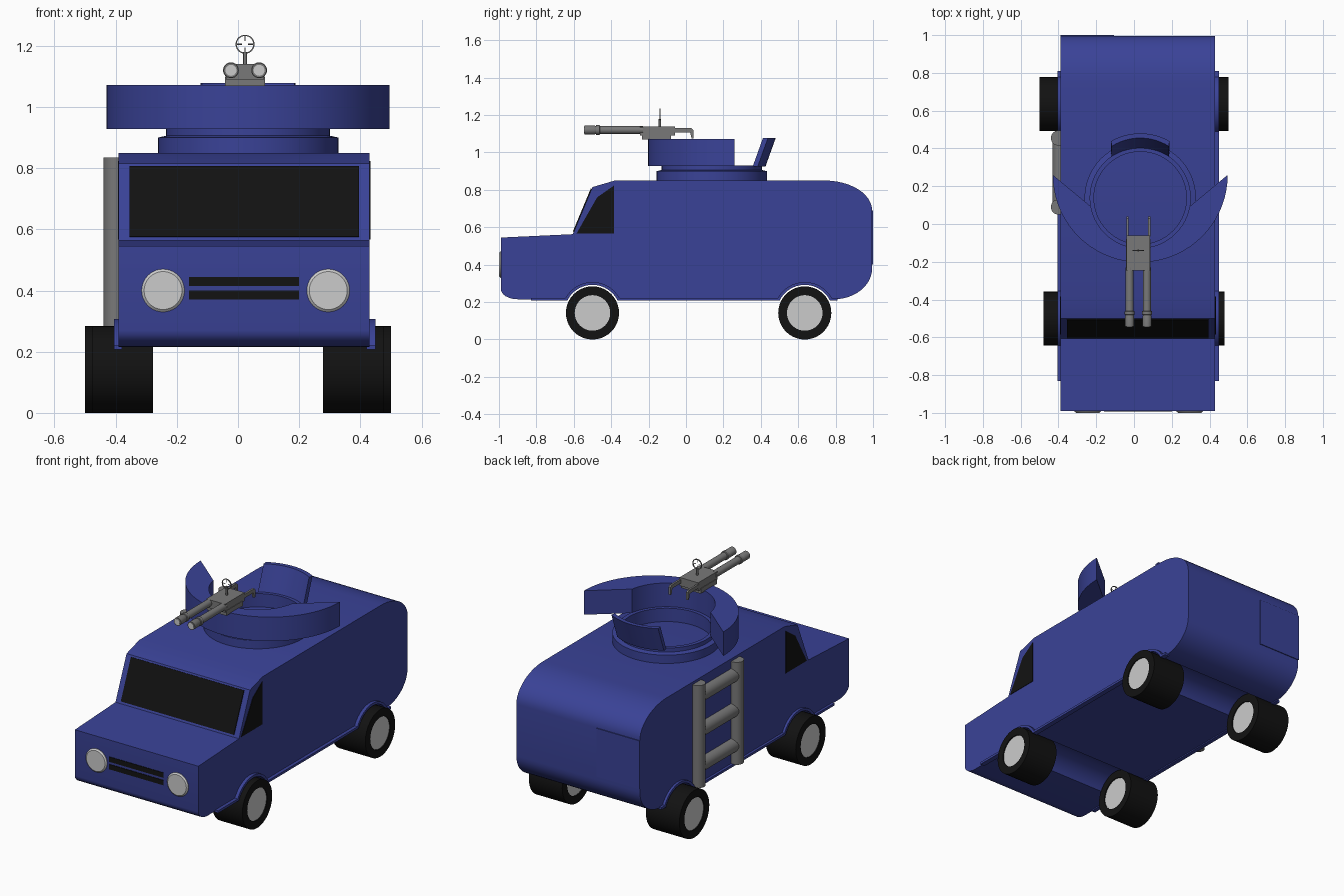
import bpy, bmesh
from math import cos, sin, radians, sqrt, pi
from mathutils import Vector, Matrix

if "Cube" in bpy.data.objects:
    bpy.data.objects.remove(bpy.data.objects["Cube"])


def material(name, rgb):
    m = bpy.data.materials.new(name)
    m.diffuse_color = (*rgb, 1)
    m.use_nodes = True
    m.node_tree.nodes["Principled BSDF"].inputs["Base Color"].default_value = m.diffuse_color
    return m


BLUE = material("blue_paint", (0.042, 0.055, 0.31))
BLACK = material("black", (0.006, 0.006, 0.006))
STEEL = material("dark_steel", (0.19, 0.19, 0.19))


def finish(name, bm, mat):
    bmesh.ops.remove_doubles(bm, verts=bm.verts, dist=1e-5)
    bmesh.ops.recalc_face_normals(bm, faces=bm.faces)
    me = bpy.data.meshes.new(name)
    bm.to_mesh(me)
    bm.free()
    ob = bpy.data.objects.new(name, me)
    bpy.context.collection.objects.link(ob)
    if mat:
        me.materials.append(mat)
    bpy.ops.object.select_all(action='DESELECT')
    ob.select_set(True)
    bpy.context.view_layer.objects.active = ob
    bpy.ops.object.shade_smooth_by_angle(angle=radians(35))
    return ob


def prism(name, pts, vec, mat=None):
    """Extrude a closed 3D outline along vec."""
    bm = bmesh.new()
    f = bm.faces.new([bm.verts.new(p) for p in pts])
    r = bmesh.ops.extrude_face_region(bm, geom=[f], use_keep_orig=True)
    bmesh.ops.translate(bm, vec=vec, verts=[v for v in r["geom"] if isinstance(v, bmesh.types.BMVert)])
    return finish(name, bm, mat)


def side_prism(name, yz, x0, x1, mat=None):
    return prism(name, [(x0, y, z) for y, z in yz], (x1 - x0, 0, 0), mat)


def box(name, x0, x1, y0, y1, z0, z1, mat=None):
    return side_prism(name, [(y0, z0), (y1, z0), (y1, z1), (y0, z1)], x0, x1, mat)


def lathe(name, prof, loc, axis, mat=None, closed=False, n=40):
    """Spin a (radius, height) profile about an axis through loc."""
    bm = bmesh.new()
    vs = [bm.verts.new((r, 0, h)) for r, h in prof]
    pairs = list(zip(vs, vs[1:])) + ([(vs[-1], vs[0])] if closed else [])
    es = [bm.edges.new(p) for p in pairs]
    bmesh.ops.spin(bm, geom=vs + es, cent=(0, 0, 0), axis=(0, 0, 1), angle=2 * pi, steps=n)
    rot = Vector((0, 0, 1)).rotation_difference(Vector(axis)).to_matrix().to_4x4()
    bmesh.ops.transform(bm, matrix=Matrix.Translation(loc) @ rot, verts=bm.verts)
    return finish(name, bm, mat)


def rod(name, r, length, loc, axis, mat=None, n=32):
    return lathe(name, [(0, 0), (r, 0), (r, length), (0, length)], loc, axis, mat, n=n)


def arc(cx, cy, rx, ry, a0, a1, n):
    return [(cx + rx * cos(radians(a0 + (a1 - a0) * i / n)),
             cy + ry * sin(radians(a0 + (a1 - a0) * i / n))) for i in range(n + 1)]


AXLES = (-0.5, 0.635)
WZ = 0.142


def arches(r, z):
    """Underside line front to back, rising over both wheels."""
    out = []
    a = 180 - math_asin((z - WZ) / r)
    for y in AXLES:
        out += arc(y, WZ, r, r, a, 180 - a, 20)
    return out


def math_asin(s):
    import math
    return math.degrees(math.asin(s))


# Body shell: one side profile with wheel arches
X0, X1 = -0.39, 0.43
body = arc(-0.9, 0.27, 0.09, 0.055, 180, 270, 6) + arches(0.15, 0.215)
body += arc(0.79, 0.38, 0.205, 0.165, 270, 360, 12)
body += arc(0.74, 0.69, 0.255, 0.16, 0, 90, 12)
body += [(-0.38, 0.85), (-0.5, 0.815), (-0.605, 0.563), (-0.99, 0.545)]
side_prism("body", body, X0, X1, BLUE)

# Sill strips with fender lips
sill = [(-0.83, 0.208)] + arches(0.15, 0.208) + [(0.81, 0.208), (0.81, 0.222)]
sill += arches(0.165, 0.222)[::-1] + [(-0.83, 0.222)]
side_prism("left_sill", sill, -0.405, -0.38, BLUE)
side_prism("right_sill", sill, 0.42, 0.45, BLUE)

# Windows
def slope(z):
    return -0.605 + (z - 0.563) * 0.417

side_prism("windscreen", [(slope(0.575), 0.575), (slope(0.805), 0.805),
           (slope(0.805) - 0.005, 0.807), (slope(0.575) - 0.005, 0.577)], -0.355, 0.395, BLACK)
pane = [(-0.585, 0.567), (-0.385, 0.567), (-0.385, 0.823), (-0.475, 0.76)]
side_prism("left_window", pane, X0 - 0.003, X0 + 0.01, BLACK)
side_prism("right_window", pane, X1 - 0.01, X1 + 0.003, BLACK)

# Headlights, grille and rear hatch
for n, x in (("left", -0.245), ("right", 0.295)):
    lathe(n + "_headlight", [(0, 0.01), (0.062, 0.01), (0.07, 0.003), (0.07, -0.01), (0, -0.01)],
          (x, -0.99, 0.40), (0, -1, 0))
for z in (0.37, 0.415):
    box("grille_bar", -0.16, 0.2, -0.993, -0.98, z, z + 0.03, BLACK)
box("rear_hatch", X0, -0.105, 0.98, 1.0, 0.40, 0.69, BLUE)

# Wheels
for y, outer in zip(AXLES, (0.478, 0.5)):
    for s in (-1, 1):
        h = (outer - 0.278) / 2
        c = (s * (outer + 0.278) / 2, y, WZ)
        lathe("tyre", [(0.095, -h), (WZ, -h), (WZ, h), (0.095, h)], c, (1, 0, 0), BLACK, True)
        rod("hub", 0.096, 2 * h - 0.012, (c[0] - h + 0.006, y, WZ), (1, 0, 0))

# Side ladder
for y in (0.09, 0.455):
    rod("ladder_post", 0.04, 0.615, (-0.40, y, 0.22), (0, 0, 1), STEEL)
for z in (0.33, 0.54, 0.75):
    rod("ladder_rung", 0.042, 0.365, (-0.39, 0.09, z), (0, 1, 0), STEEL)

# Turret ring
CX, CY = 0.033, 0.138
lathe("turret_ring", [(0.245, 0.845), (0.295, 0.845), (0.295, 0.9), (0.268, 0.906),
      (0.268, 0.93), (0.245, 0.93)], (CX, CY, 0), (0, 0, 1), BLUE, True, 56)

# Front gun shield (crescent) and slanted rear guard
crescent = arc(CX, 0.26, 0.463, 0.463, 180, 360, 36) + arc(CX, CY, 0.265, 0.265, 350, 190, 28)
prism("gun_shield", [(x, y, 0.928) for x, y in crescent], (0, 0, 0.144), BLUE)
guard = arc(CX, 0.115, 0.31, 0.31, 60, 120, 14) + arc(CX, 0.115, 0.285, 0.285, 122, 58, 14)
prism("rear_guard", [(x, y, 0.925) for x, y in guard], (0, 0.055, 0.153), BLUE)

# Twin gun
GX = 0.023
box("gun_mount", GX - 0.065, GX + 0.065, -0.235, -0.08, 1.068, 1.098, STEEL)
box("gun_receiver", GX - 0.062, GX + 0.062, -0.245, -0.06, 1.09, 1.14, STEEL)
grip = [(-0.065, 1.108), (0.022, 1.108), (0.03, 1.075), (0.04, 1.075), (0.04, 1.12),
        (0.03, 1.13), (-0.065, 1.13)]
for s in (-1, 1):
    x = GX + s * 0.046
    lathe("barrel", [(0, -0.01), (0.021, -0.01), (0.021, 0.22), (0.026, 0.222), (0.026, 0.24),
          (0.021, 0.242), (0.024, 0.25), (0.024, 0.302), (0, 0.302)],
          (x, -0.24, 1.12), (0, -1, 0), STEEL, n=24)
    rod("muzzle_plug", 0.018, 0.01, (x, -0.535, 1.12), (0, -1, 0), n=24)
    gx = GX + s * 0.058
    side_prism("gun_grip", grip, gx - 0.006, gx + 0.006, STEEL)

# Ring sight
rod("sight_post", 0.006, 0.05, (GX, -0.14, 1.13), (0, 0, 1), STEEL, 12)
lathe("sight_ring", [(0.027, -0.003), (0.031, -0.003), (0.031, 0.003), (0.027, 0.003)],
      (GX, -0.14, 1.205), (0, 1, 0), STEEL, True, 28)
for d in ((1, 0), (-1, 0), (0, 1), (0, -1)):
    rod("sight_hair", 0.002, 0.018, (GX + d[0] * 0.01, -0.14, 1.205 + d[1] * 0.01), (d[0], 0, d[1]), STEEL, 8)
